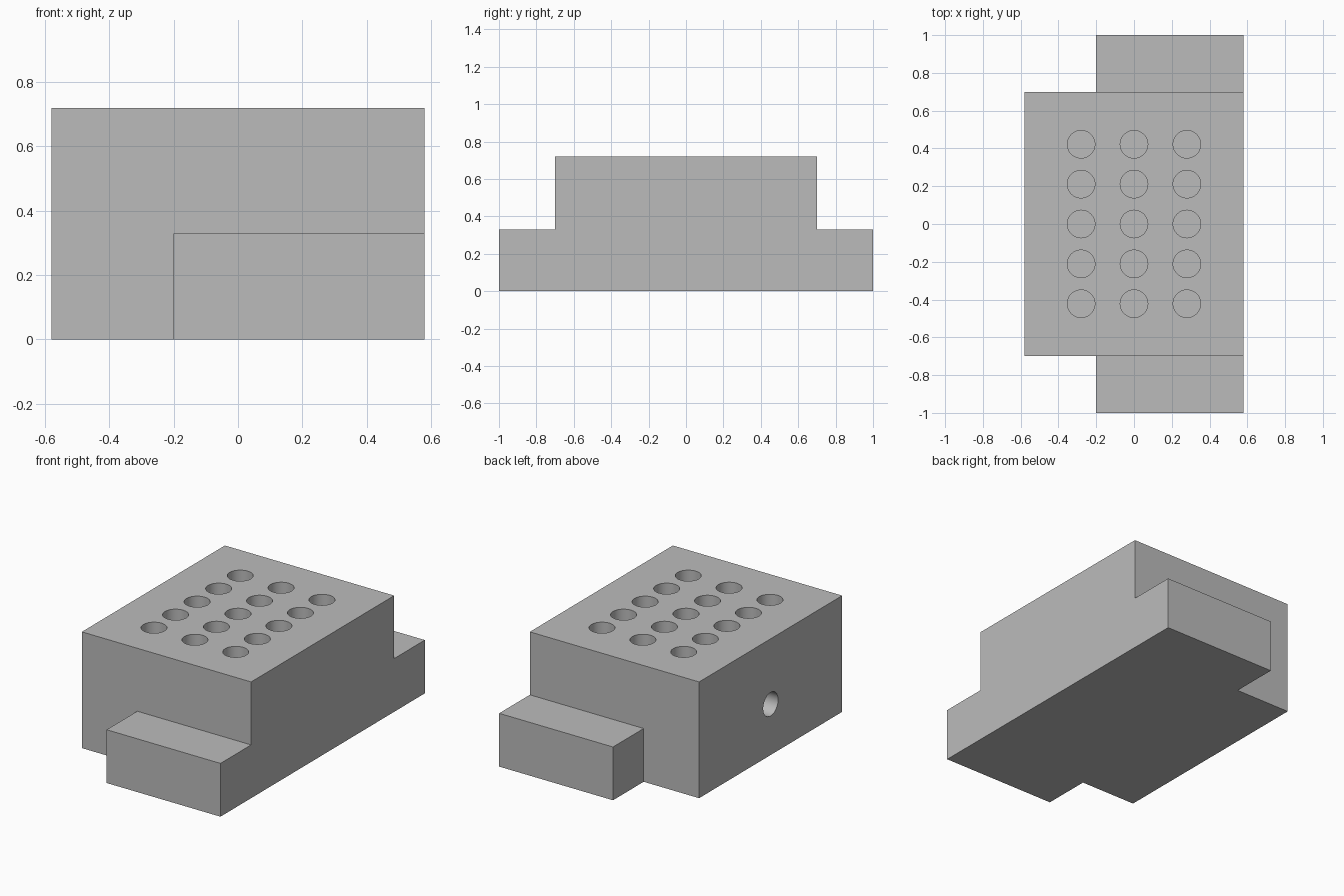
import bpy
import bmesh
from mathutils import Matrix

cube = bpy.data.objects.get("Cube")
if cube:
    bpy.data.objects.remove(cube, do_unlink=True)

HALF_X, HALF_Y, TOP = 0.58, 0.70, 0.72
TAB_X, TAB_TOP = -0.20, 0.33
HOLE_R = 0.073
TOP_DEPTH, SIDE_DEPTH = 0.36, 0.2

grey = bpy.data.materials.new("plain grey")
grey.use_nodes = True
colour = (0.5, 0.5, 0.5, 1)
grey.diffuse_color = colour
grey.node_tree.nodes["Principled BSDF"].inputs["Base Color"].default_value = colour


def make_object(name, bm):
    bmesh.ops.recalc_face_normals(bm, faces=bm.faces)
    mesh = bpy.data.meshes.new(name)
    bm.to_mesh(mesh)
    bm.free()
    mesh.materials.append(grey)
    obj = bpy.data.objects.new(name, mesh)
    bpy.context.collection.objects.link(obj)
    return obj


def prism(name, outline, height):
    """Extrude a plan outline up from the ground."""
    bm = bmesh.new()
    base = bm.faces.new([bm.verts.new((x, y, 0)) for x, y in outline])
    side = bmesh.ops.extrude_face_region(bm, geom=[base])["geom"]
    verts = [v for v in side if isinstance(v, bmesh.types.BMVert)]
    bmesh.ops.translate(bm, verts=verts, vec=(0, 0, height))
    return make_object(name, bm)


def add_pin(bm, centre, axis, depth):
    """Cylinder reaching depth either side of a surface point."""
    turn = Matrix.Rotation(1.5707963, 4, "Y") if axis == "X" else Matrix()
    bmesh.ops.create_cone(bm, cap_ends=True, segments=48, radius1=HOLE_R,
                          radius2=HOLE_R, depth=2 * depth,
                          matrix=Matrix.Translation(centre) @ turn)


def apply_boolean(target, other, operation):
    bpy.context.view_layer.objects.active = target
    mod = target.modifiers.new(operation.lower(), "BOOLEAN")
    mod.operation = operation
    mod.solver = "EXACT"
    mod.object = other
    bpy.ops.object.modifier_apply(modifier=mod.name)
    bpy.data.objects.remove(other, do_unlink=True)


# Main block with a low tab at each end, flush with the left side
block = prism("block", [(-HALF_X, -HALF_Y), (HALF_X, -HALF_Y),
                        (HALF_X, HALF_Y), (-HALF_X, HALF_Y)], TOP)
tabs = prism("end_tabs", [(TAB_X, -1), (HALF_X, -1),
                          (HALF_X, 1), (TAB_X, 1)], TAB_TOP)
apply_boolean(block, tabs, "UNION")

# Grid of blind holes in the top, and one in the right side
pins = bmesh.new()
for col in (-1, 0, 1):
    for row in range(-2, 3):
        add_pin(pins, (col * 0.28, row * 0.211, TOP), "Z", TOP_DEPTH)
add_pin(pins, (-HALF_X, 0, 0.315), "X", SIDE_DEPTH)
apply_boolean(block, make_object("hole_cutters", pins), "DIFFERENCE")

# Smooth hole walls, crisp block edges
bpy.ops.object.select_all(action="DESELECT")
block.select_set(True)
bpy.context.view_layer.objects.active = block
bpy.ops.object.shade_smooth_by_angle()
